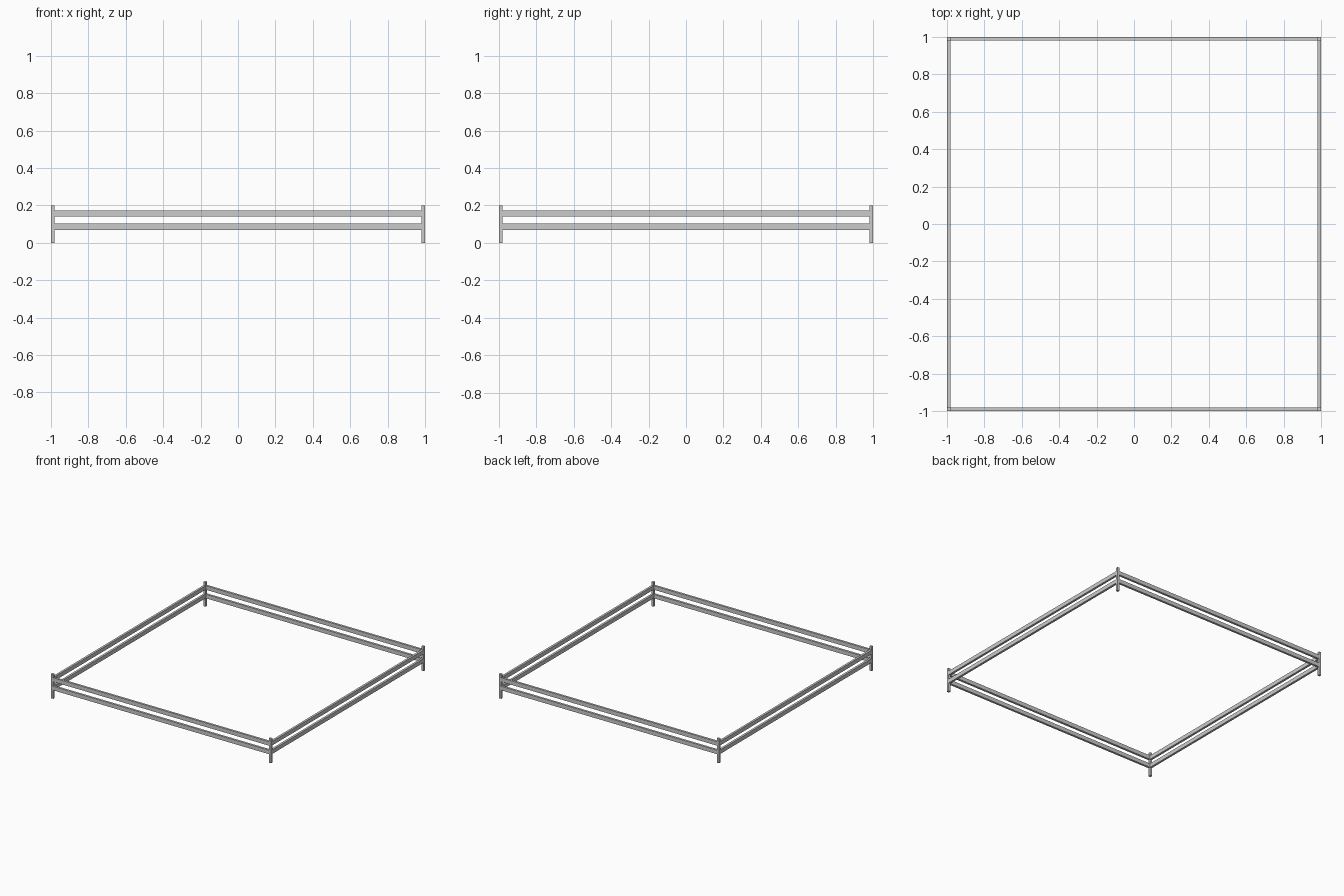
import bpy

if "Cube" in bpy.data.objects:
    bpy.data.objects.remove(bpy.data.objects["Cube"])

def box(name, centre, size):
    bpy.ops.mesh.primitive_cube_add(size=1, location=centre)
    ob = bpy.context.object
    ob.name = name
    ob.scale = size
    return ob

T = 0.02          # post and rail thickness
C = 1 - T / 2     # post centre line

# corner posts
for sx in (-1, 1):
    for sy in (-1, 1):
        box("corner_post", (sx * C, sy * C, 0.1), (T, T, 0.2))

# two rails per side, butting against the posts
for z in (0.086, 0.156):
    for s in (-1, 1):
        box("rail_x", (0, s * C, z), (2 - 2 * T, 0.018, 0.033))
        box("rail_y", (s * C, 0, z), (0.018, 2 - 2 * T, 0.033))
